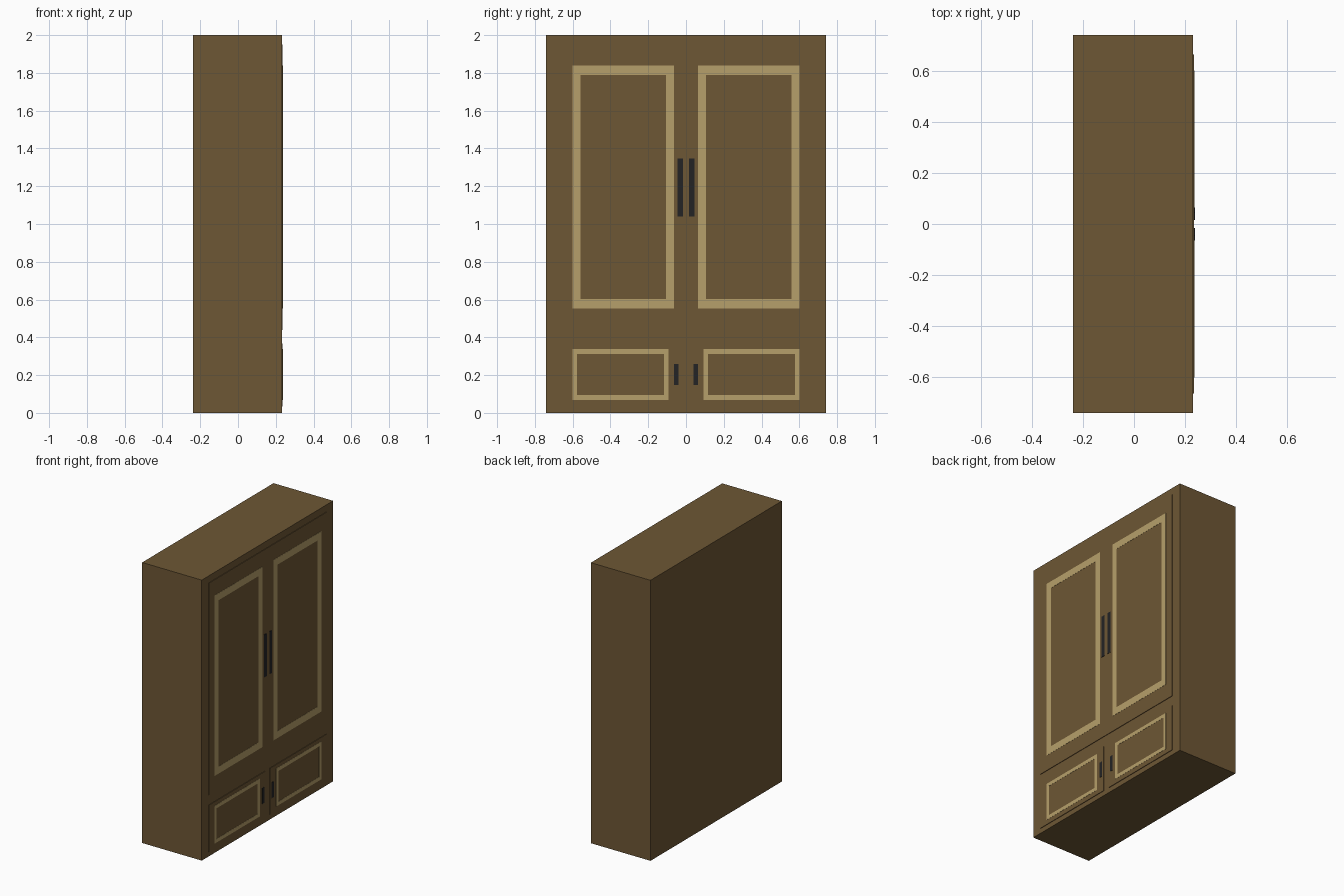
import bpy, bmesh

if "Cube" in bpy.data.objects:
    bpy.data.objects.remove(bpy.data.objects["Cube"])


def material(name, rgb):
    m = bpy.data.materials.new(name)
    m.diffuse_color = (*rgb, 1)
    m.use_nodes = True
    m.node_tree.nodes["Principled BSDF"].inputs["Base Color"].default_value = m.diffuse_color
    return m


WOOD = material("brown_wood", (0.155, 0.095, 0.035))
TRIM = material("light_trim", (0.47, 0.35, 0.145))
DARK = material("dark_metal", (0.017, 0.017, 0.018))


def finish(name, bm, mat):
    bmesh.ops.recalc_face_normals(bm, faces=bm.faces)
    mesh = bpy.data.meshes.new(name)
    bm.to_mesh(mesh)
    bm.free()
    mesh.materials.append(mat)
    ob = bpy.data.objects.new(name, mesh)
    bpy.context.collection.objects.link(ob)
    return ob


def box(name, x, y, z, mat):
    bm = bmesh.new()
    bmesh.ops.create_cube(bm, size=1)
    for v in bm.verts:
        v.co = [(lo + hi) / 2 + c * (hi - lo) for c, (lo, hi) in zip(v.co, (x, y, z))]
    return finish(name, bm, mat)


def frame(name, x, y, z, wy, wz, mat):
    """Rectangular moulding with an open centre."""
    bm = bmesh.new()
    loops = []
    for px in x:
        for dy, dz in ((0, 0), (wy, wz)):
            y0, y1, z0, z1 = y[0] + dy, y[1] - dy, z[0] + dz, z[1] - dz
            loops.append([bm.verts.new((px, a, b)) for a, b in
                          ((y0, z0), (y1, z0), (y1, z1), (y0, z1))])
    back_out, back_in, front_out, front_in = loops
    for a, b in ((back_out, front_out), (front_out, front_in),
                 (front_in, back_in), (back_in, back_out)):
        for i in range(4):
            j = (i + 1) % 4
            bm.faces.new((a[i], a[j], b[j], b[i]))
    return finish(name, bm, mat)


def span(side, near, far):
    return tuple(sorted((side * near, side * far)))


# Cabinet body
BODY, DOOR = 0.232, 0.236
box("cabinet_body", (-0.238, BODY), (-0.74, 0.74), (0, 2), WOOD)

# Doors and drawers on the +x face, mirrored left and right
for side, label in ((-1, "left"), (1, "right")):
    slab, trim, grip = (BODY, DOOR), (DOOR, 0.237), (DOOR, 0.238)
    box(label + "_door", slab, span(side, 0, 0.665), (0.44, 1.95), WOOD)
    frame(label + "_door_moulding", trim, span(side, 0.063, 0.602),
          (0.552, 1.838), 0.044, 0.05, TRIM)
    box(label + "_door_handle", grip, span(side, 0.016, 0.045), (1.041, 1.346), DARK)
    box(label + "_drawer", slab, span(side, 0.025, 0.665), (0.035, 0.367), WOOD)
    frame(label + "_drawer_moulding", trim, span(side, 0.093, 0.602),
          (0.069, 0.339), 0.024, 0.026, TRIM)
    box(label + "_drawer_handle", grip, span(side, 0.04, 0.064), (0.148, 0.26), DARK)
